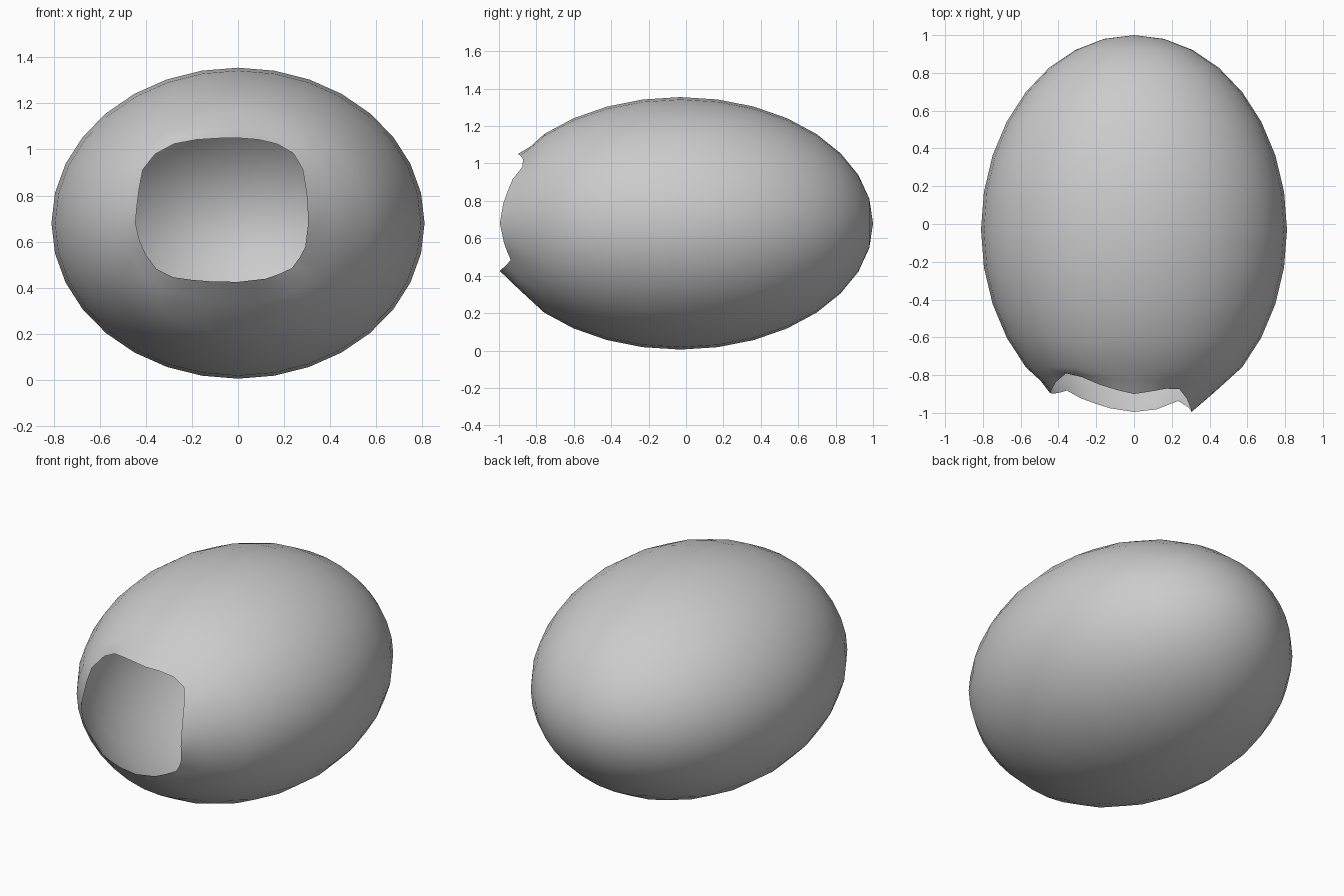
import bpy, bmesh
from math import sin, cos, pi, atan2
from mathutils import Vector

if "Cube" in bpy.data.objects:
    bpy.data.objects.remove(bpy.data.objects["Cube"])

N = 32
CENTRE = Vector((0, -0.03, 0.68))
RADII = Vector((0.81, 1.03, 0.675))

# Rim of the front opening, counter-clockwise seen from the front
RIM = [(.305, -.995, .68), (.30, -.975, .80), (.28, -.925, .92), (.23, -.86, 1.0),
       (.13, -.88, 1.04), (0, -.90, 1.05), (-.13, -.87, 1.048), (-.25, -.825, 1.035),
       (-.34, -.775, 1.0), (-.41, -.83, .93), (-.435, -.875, .80), (-.445, -.895, .68),
       (-.42, -.90, .57), (-.35, -.88, .475), (-.27, -.93, .44), (-.13, -.975, .428),
       (0, -.995, .425), (.13, -.98, .44), (.23, -.935, .48), (.29, -.97, .56)]


def to_unit(p):
    d = Vector(p) - CENTRE
    return Vector((d.x / RADII.x, d.y / RADII.y, d.z / RADII.z))


def to_world(u):
    return CENTRE + Vector((u.x * RADII.x, u.y * RADII.y, u.z * RADII.z))


rim = sorted((atan2(u.z, u.x) % (2 * pi), u) for u in map(to_unit, RIM))
rim = [(rim[-1][0] - 2 * pi, rim[-1][1])] + rim + [(rim[0][0] + 2 * pi, rim[0][1])]


def rim_at(a):
    for (a0, u0), (a1, u1) in zip(rim, rim[1:]):
        if a0 <= a <= a1:
            return u0.lerp(u1, (a - a0) / (a1 - a0))


def sphere_at(a, t):
    return Vector((sin(t) * cos(a), -cos(t), sin(t) * sin(a)))


angles = [2 * pi * i / N for i in range(N)]
bm = bmesh.new()
rings = [[bm.verts.new(to_world(rim_at(a))) for a in angles]]

# Slightly dented ring just behind the rim
rings.append([bm.verts.new(to_world(
    rim_at(a).lerp(sphere_at(a, pi / 4), 0.42).normalized() * 0.988)) for a in angles])

# Regular egg-shaped rings towards the back
for k in range(4, 16):
    rings.append([bm.verts.new(to_world(sphere_at(a, k * pi / 16))) for a in angles])
for r0, r1 in zip(rings, rings[1:]):
    for i in range(N):
        j = (i + 1) % N
        bm.faces.new((r0[i], r0[j], r1[j], r1[i]))
tip = bm.verts.new(to_world(Vector((0, 1, 0))))
for i in range(N):
    bm.faces.new((rings[-1][i], rings[-1][(i + 1) % N], tip))

# Face the thin shell outwards
bm.normal_update()
if sum(f.normal.dot(f.calc_center_median() - CENTRE) for f in bm.faces) < 0:
    bmesh.ops.reverse_faces(bm, faces=bm.faces[:])
for f in bm.faces:
    f.smooth = True
mesh = bpy.data.meshes.new("open_shell")
bm.to_mesh(mesh)
bm.free()
bpy.context.collection.objects.link(bpy.data.objects.new("open_shell", mesh))
